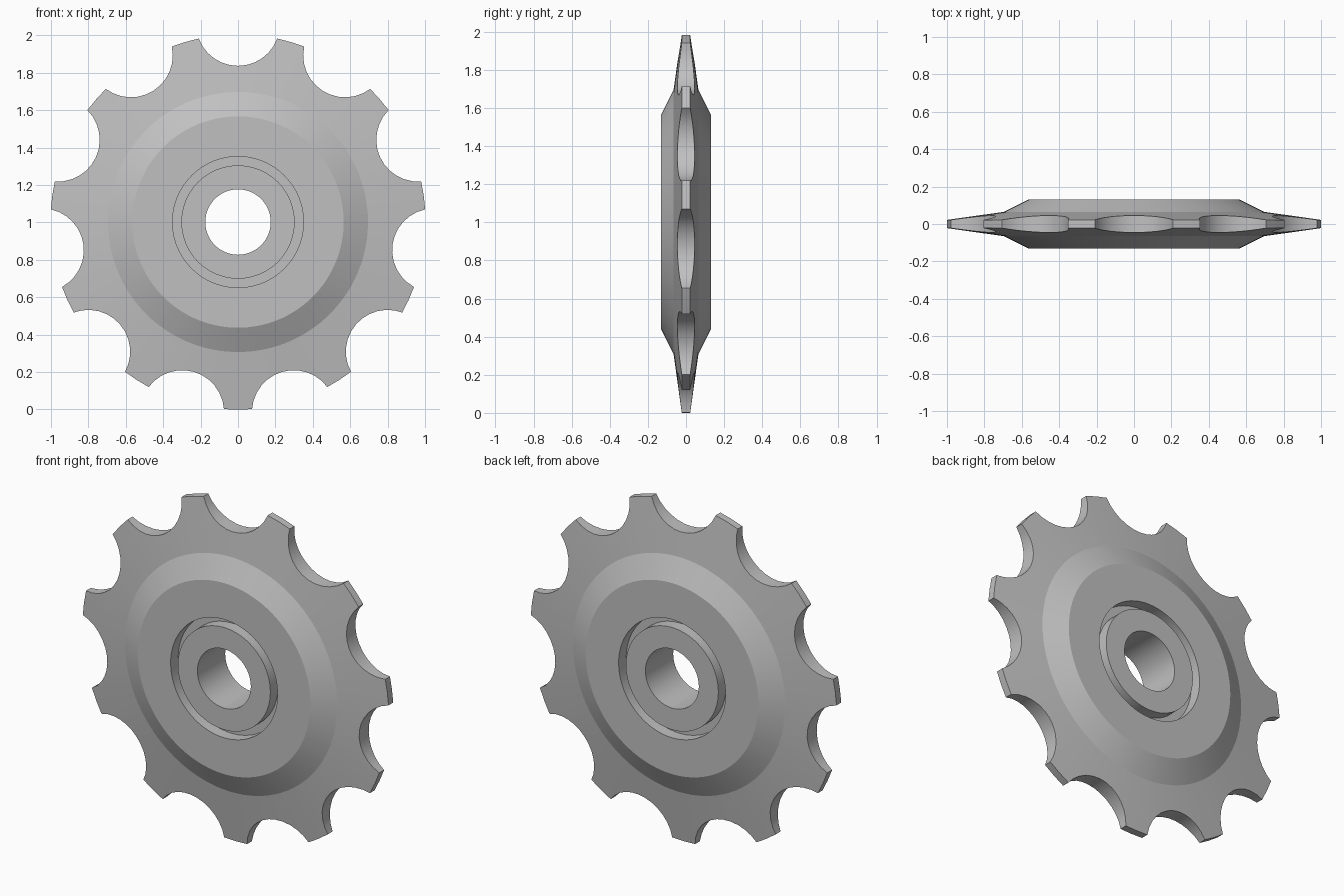
import bpy, bmesh, math

cube = bpy.data.objects.get("Cube")
if cube:
    bpy.data.objects.remove(cube, do_unlink=True)

TEETH = 11
CENTER_Z = 1.002
TIP_R = 1.003
TIP_HALF = 0.022       # half thickness at the tooth tips
SHOULDER = (0.695, 0.065)
FACE_HALF = 0.13

steel = bpy.data.materials.new("grey metal")
steel.use_nodes = True
grey = (0.53, 0.53, 0.53, 1)
steel.diffuse_color = grey
steel.node_tree.nodes["Principled BSDF"].inputs["Base Color"].default_value = grey


def rim_points():
    """Angle and radius around the toothed rim: round scallops between short tips."""
    pitch = 2 * math.pi / TEETH
    tip_half_angle = math.radians(4.3)
    half = pitch / 2 - tip_half_angle
    valley = 0.835
    x, depth = TIP_R * math.sin(half), TIP_R * math.cos(half) - valley
    radius = (x * x + depth * depth) / (2 * depth)
    sweep = math.atan2(x, radius - depth)
    steps = 12
    points = []
    for tooth in range(TEETH):
        start = math.pi / 2 + tooth * pitch
        for i in range(steps + 1):
            a = sweep * (2 * i / steps - 1)
            px, py = radius * math.sin(a), valley + radius * (1 - math.cos(a))
            points.append((start + math.atan2(px, py), math.hypot(px, py)))
        points.append((start + pitch / 2, TIP_R))
    return points


def loft(name, rings):
    """Join closed rings of (angle, radius, depth) into a closed solid of revolution."""
    bm = bmesh.new()
    loops = [[bm.verts.new((r * math.cos(a), y, r * math.sin(a))) for a, r, y in ring]
             for ring in rings]
    n = len(loops[0])
    for k, loop in enumerate(loops):
        nxt = loops[(k + 1) % len(loops)]
        for i in range(n):
            j = (i + 1) % n
            bm.faces.new((loop[i], loop[j], nxt[j], nxt[i]))
    bmesh.ops.recalc_face_normals(bm, faces=bm.faces)
    mesh = bpy.data.meshes.new(name)
    bm.to_mesh(mesh)
    bm.free()
    mesh.materials.append(steel)
    obj = bpy.data.objects.new(name, mesh)
    obj.location.z = CENTER_Z
    bpy.context.collection.objects.link(obj)
    bpy.ops.object.select_all(action='DESELECT')
    obj.select_set(True)
    bpy.context.view_layer.objects.active = obj
    bpy.ops.object.shade_smooth_by_angle(angle=math.radians(15))
    return obj


def mirrored(profile):
    """Front half of a cross-section followed by its back half."""
    return [(r, -h) for r, h in profile] + [(r, h) for r, h in reversed(profile)]


# Toothed wheel: bore, groove floor, flat face, bevel, then thin tapering teeth
rim = rim_points()
slope = (SHOULDER[1] - TIP_HALF) / (TIP_R - SHOULDER[0])
inner = [(0.29, 0.06), (0.35, 0.06), (0.35, FACE_HALF), (0.565, FACE_HALF), SHOULDER]


def thickness(r):
    return SHOULDER[1] - slope * (r - SHOULDER[0])


front = [[(a, r, -h) for a, _ in rim] for r, h in inner]
front.append([(a, r, -thickness(r)) for a, r in rim])
back = [[(a, r, -y) for a, r, y in ring] for ring in reversed(front)]
loft("toothed_wheel", front + back)

# Hub sleeve standing inside the groove
angles = [2 * math.pi * i / 48 for i in range(48)]
hub_profile = mirrored([(0.175, FACE_HALF), (0.303, FACE_HALF)])
loft("hub_sleeve", [[(a, r, y) for a in angles] for r, y in hub_profile])
